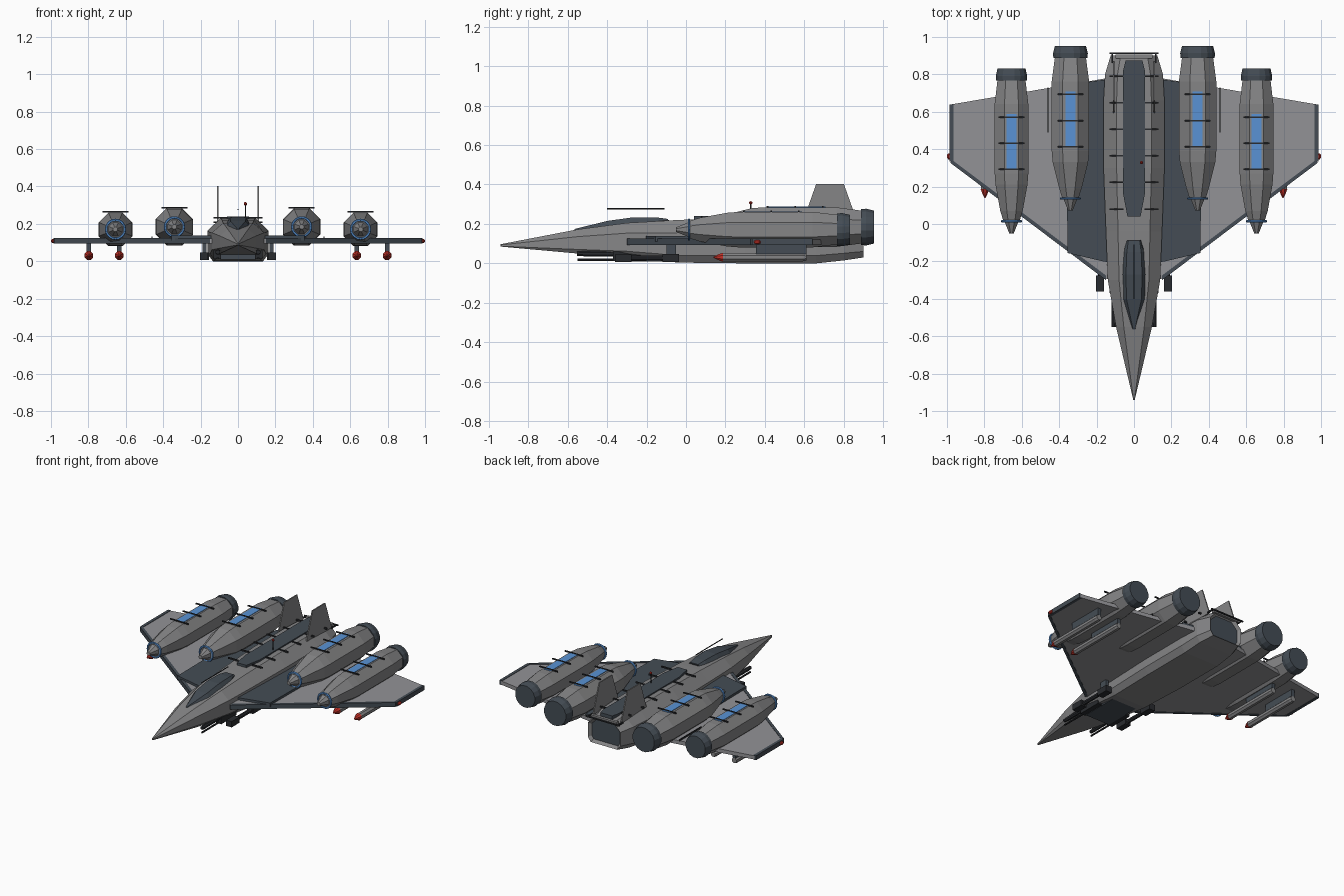
import bpy, bmesh, math
from mathutils import Vector

if "Cube" in bpy.data.objects:
    bpy.data.objects.remove(bpy.data.objects["Cube"])


def material(name, rgb):
    m = bpy.data.materials.new(name)
    m.diffuse_color = (*rgb, 1)
    m.use_nodes = True
    m.node_tree.nodes["Principled BSDF"].inputs["Base Color"].default_value = m.diffuse_color
    return m


HULL = material("hull grey", (0.235, 0.235, 0.24))
WING = material("wing light grey", (0.29, 0.29, 0.305))
DARK = material("dark slate", (0.058, 0.073, 0.09))
BLACK = material("gunmetal black", (0.022, 0.024, 0.028))
BLUE = material("glow blue", (0.10, 0.29, 0.66))
RED = material("warning red", (0.55, 0.03, 0.02))


def finish(bm, name, mats, mirror=False):
    bmesh.ops.recalc_face_normals(bm, faces=bm.faces)
    me = bpy.data.meshes.new(name)
    bm.to_mesh(me)
    bm.free()
    for m in mats:
        me.materials.append(m)
    ob = bpy.data.objects.new(name, me)
    bpy.context.collection.objects.link(ob)
    if mirror:
        ob.modifiers.new("mirror", 'MIRROR')
    return ob


def loft_bm(rings):
    """Skin a row of equal-sized point rings and cap both ends."""
    bm = bmesh.new()
    vs = [[bm.verts.new(p) for p in r] for r in rings]
    n = len(vs[0])
    for a, b in zip(vs, vs[1:]):
        for i in range(n):
            bm.faces.new((a[i], a[(i + 1) % n], b[(i + 1) % n], b[i]))
    bm.faces.new(vs[0])
    bm.faces.new(vs[-1])
    return bm


def loft(name, rings, mat, mirror=False):
    return finish(loft_bm(rings), name, [mat], mirror)


def box(name, lo, hi, mat, mirror=False):
    ring = lambda y: [(lo[0], y, lo[2]), (hi[0], y, lo[2]), (hi[0], y, hi[2]), (lo[0], y, hi[2])]
    return loft(name, [ring(lo[1]), ring(hi[1])], mat, mirror)


def slab(name, outline, z0, z1, mat, mirror=False):
    """Flat plate from an xy outline."""
    return loft(name, [[(x, y, z) for x, y in outline] for z in (z0, z1)], mat, mirror)


def tube(name, x, z, stations, mat, sides=8, mirror=True):
    """Faceted body along y from (y, flat radius) stations."""
    k = 1 / math.cos(math.pi / sides)
    ang = [2 * math.pi * (i + 0.5) / sides for i in range(sides)]
    return loft(name, [[(x + r * k * math.cos(a), y, z + r * k * math.sin(a)) for a in ang]
                       for y, r in stations], mat, mirror)


def ring(name, x, y, z, R, r, mat, n=20, m=6):
    bm = bmesh.new()
    vs = [[bm.verts.new((x + (R + r * math.cos(q)) * math.cos(p), y + r * math.sin(q),
                         z + (R + r * math.cos(q)) * math.sin(p)))
           for q in [2 * math.pi * j / m for j in range(m)]]
          for p in [2 * math.pi * i / n for i in range(n)]]
    for i in range(n):
        for j in range(m):
            a, b = vs[i], vs[(i + 1) % n]
            bm.faces.new((a[j], b[j], b[(j + 1) % m], a[(j + 1) % m]))
    return finish(bm, name, [mat], True)


# fuselage: chamfered sections (y, half width, bottom, top), recessed dark tail
def hull_ring(y, w, b, t):
    h = t - b
    half = [(0.82 * w, b), (w, b + 0.17 * h), (w, b + 0.7 * h), (0.57 * w, t)]
    return [(x, y, z) for x, z in half] + [(-x, y, z) for x, z in reversed(half)]


bm = loft_bm([hull_ring(*s) for s in (
    (-0.94, 0.004, 0.085, 0.097), (-0.55, 0.096, 0.05, 0.172), (-0.3, 0.14, 0.032, 0.205),
    (-0.04, 0.15, 0.004, 0.22), (0.3, 0.163, 0, 0.232), (0.66, 0.163, 0, 0.232),
    (0.8, 0.155, 0.015, 0.228), (0.9, 0.125, 0.03, 0.21))])
bmesh.ops.recalc_face_normals(bm, faces=bm.faces)
tail = max(bm.faces, key=lambda f: f.calc_center_median().y)
bmesh.ops.inset_individual(bm, faces=[tail], thickness=0.018, depth=-0.02)
tail.material_index = 1
finish(bm, "fuselage", [HULL, DARK])


# canopy and its raised glass
def dome(y, w, b, t):
    return [(-w, y, b), (w, y, b), (0.55 * w, y, t), (-0.55 * w, y, t)]


loft("canopy", [dome(*s) for s in (
    (-0.565, 0.008, 0.16, 0.174), (-0.4, 0.073, 0.17, 0.215), (-0.27, 0.078, 0.18, 0.233),
    (-0.15, 0.07, 0.19, 0.233), (-0.09, 0.055, 0.2, 0.225))], DARK)
loft("canopy_frame", [dome(*s) for s in (
    (-0.57, 0.012, 0.155, 0.168), (-0.4, 0.085, 0.165, 0.192), (-0.13, 0.085, 0.18, 0.218),
    (-0.085, 0.06, 0.19, 0.22))], BLACK)
tube("pitot_probe", 0, 0.277, [(-0.4, 0.003), (-0.11, 0.003)], BLACK, 6, False)

# dorsal spine panel and cross bars
slab("spine_panel", [(-0.035, 0.04), (0.035, 0.04), (0.058, 0.16), (0.058, 0.82), (0.045, 0.875),
                     (-0.045, 0.875), (-0.058, 0.82), (-0.058, 0.16)], 0.2, 0.24, DARK)
for i in range(6):
    y = 0.08 + 0.142 * i
    box(f"spine_bar_{i}", (0.055, y - 0.004, 0.228), (0.132, y + 0.004, 0.238), BLACK, True)
box("tail_bar", (-0.13, 0.91, 0.205), (0.13, 0.918, 0.213), BLACK)
box("tail_frame", (-0.1, 0.885, 0.2), (0.1, 0.905, 0.222), HULL)
box("tail_rail", (0.112, 0.86, 0.203), (0.12, 0.918, 0.213), BLACK, True)

# mast with red beacon
box("mast", (0.037, 0.325, 0.225), (0.043, 0.331, 0.305), BLACK)
tube("beacon", 0.04, 0.307, [(0.32, 0.004), (0.328, 0.009), (0.336, 0.004)], RED, 8, False)

# twin tail fins
fin = [(0.59, 0.205), (0.66, 0.403), (0.80, 0.403), (0.87, 0.205)]
loft("tail_fin", [[(x, y, z) for y, z in fin] for x in (0.104, 0.112)], HULL, True)

# wings with edge strip, root fairing, fence and tip rail
slab("wing", [(0.1, -0.31), (0.155, -0.29), (0.975, 0.335), (0.975, 0.64), (0.1, 0.787)],
     0.096, 0.122, WING, True)
slab("wing_edge_strip", [(0.15, -0.3), (0.982, 0.327), (0.972, 0.342), (0.15, -0.275)],
     0.094, 0.125, DARK, True)
slab("root_fairing", [(0.1, -0.21), (0.165, -0.2), (0.355, -0.155), (0.36, 0.3), (0.24, 0.4),
                      (0.24, 0.76), (0.1, 0.78)], 0.11, 0.138, DARK, True)
box("wing_fence", (0.457, 0.49, 0.12), (0.463, 0.73, 0.132), BLACK, True)
box("tip_rail", (0.966, 0.335, 0.094), (0.986, 0.64, 0.125), DARK, True)
tube("tip_light", 0.988, 0.108, [(0.345, 0.005), (0.355, 0.011), (0.37, 0.011), (0.378, 0.005)], RED)

# four engines: (name, x, z, radius, nozzle end y)
for name, x, z, r, e in (("inner", 0.34, 0.184, 0.1, 0.953), ("outer", 0.655, 0.171, 0.09, 0.832)):
    f = e - 0.882                      # spike tip
    tube(name + "_engine", x, z, [(f + 0.062, 0.042), (f + 0.12, 0.06), (f + 0.26, 0.95 * r), (f + 0.32, r),
                                  (e - 0.19, r), (e - 0.062, 0.83 * r)], HULL)
    tube(name + "_spike", x, z, [(f, 0.012), (f + 0.065, 0.038)], HULL)
    tube(name + "_nozzle", x, z, [(e - 0.066, 0.91 * r), (e - 0.04, 0.93 * r), (e, 0.83 * r)], DARK, 16)
    ring(name + "_intake_ring", x, f + 0.065, z, 0.05, 0.007, BLUE)
    y0, y1 = e - 0.54, e - 0.245
    box(name + "_glow_strip", (x - 0.027, y0, z + r - 0.002), (x + 0.027, y1, z + r + 0.003), BLUE, True)
    for i in range(3):
        y = y0 + 0.14 * i
        box(f"{name}_engine_bar_{i}", (x - 0.07, y - 0.004, z + r - 0.001),
            (x + 0.07, y + 0.004, z + r + 0.007), BLACK, True)

# missiles on pylons
for i, x in enumerate((0.635, 0.797)):
    tube(f"missile_{i}", x, 0.031, [(0.185, 0.021), (0.59, 0.021), (0.61, 0.017)], HULL)
    tube(f"missile_tip_{i}", x, 0.031, [(0.14, 0.003), (0.16, 0.013), (0.187, 0.023)], RED)
    box(f"pylon_{i}", (x - 0.012, 0.355, 0.048), (x + 0.012, 0.61, 0.1), DARK, True)

# wing-root cannons
box("cannon_body", (0.155, -0.12, 0.006), (0.2, -0.035, 0.048), BLACK, True)
tube("cannon_barrel", 0.18, 0.027, [(-0.3, 0.013), (-0.11, 0.013)], BLACK)
box("cannon_muzzle", (0.16, -0.36, 0.006), (0.203, -0.275, 0.046), BLACK, True)
box("cannon_mount", (0.168, -0.1, 0.04), (0.19, -0.05, 0.1), DARK, True)

# chin guns and chin pod
tube("chin_gun", 0.108, 0.049, [(-0.552, 0.011), (-0.52, 0.013), (-0.3, 0.013)], BLACK)
tube("chin_gun_lower", 0.108, 0.018, [(-0.55, 0.006), (-0.3, 0.006)], BLACK)
box("chin_gun_housing", (0.09, -0.37, 0.012), (0.13, -0.2, 0.06), BLACK, True)
box("chin_pod", (-0.095, -0.36, 0.01), (0.095, -0.08, 0.05), DARK)
